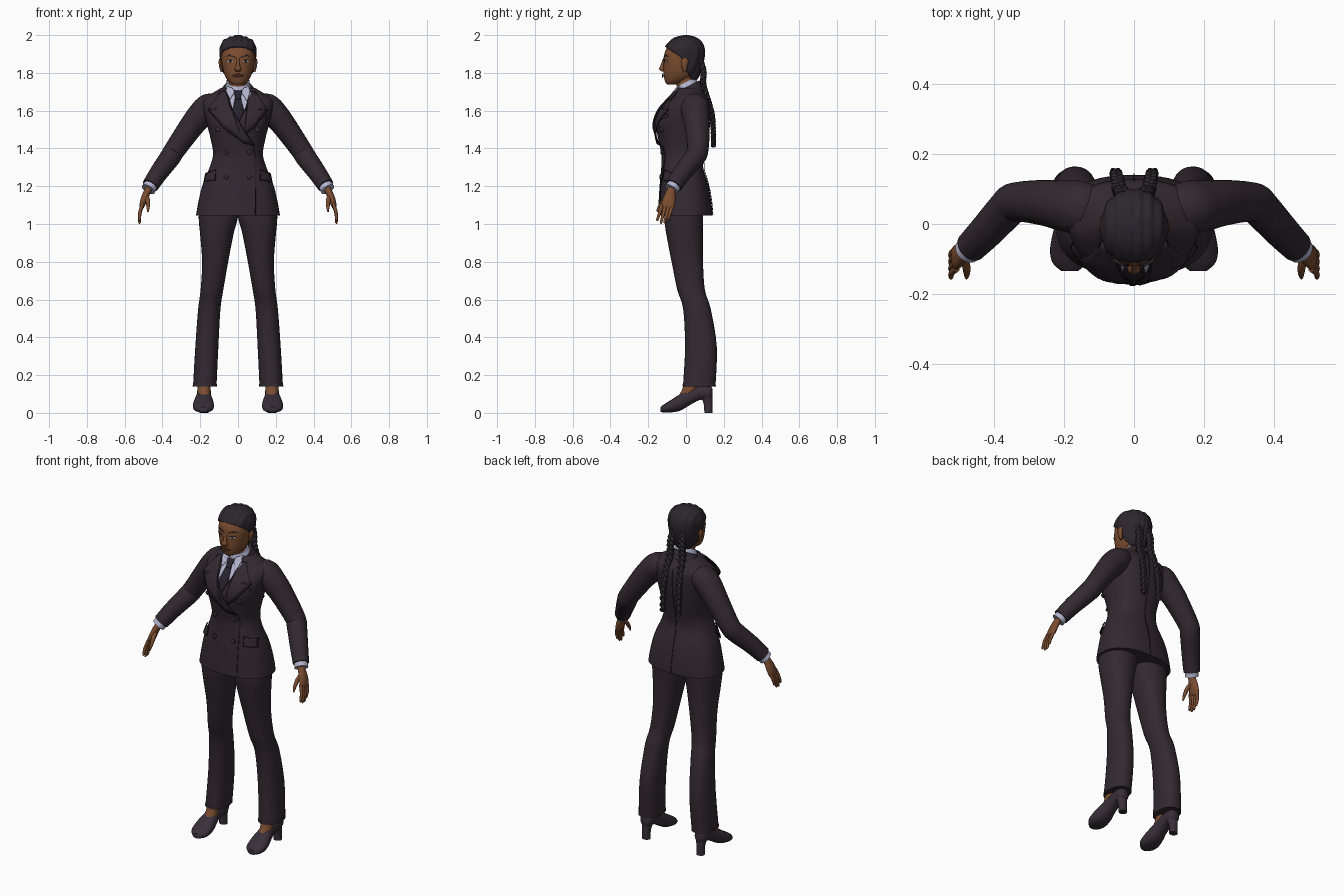
import bpy, bmesh, math
from mathutils import Vector
from mathutils.bvhtree import BVHTree

cube = bpy.data.objects.get("Cube")
if cube:
    bpy.data.objects.remove(cube, do_unlink=True)

X, Y, Z = Vector((1, 0, 0)), Vector((0, 1, 0)), Vector((0, 0, 1))


def material(name, *rgb):
    mat = bpy.data.materials.new(name)
    mat.use_nodes = True
    mat.diffuse_color = (*rgb, 1)
    mat.node_tree.nodes["Principled BSDF"].inputs["Base Color"].default_value = (*rgb, 1)
    return mat


SUIT = material("dark plum suit", .033, .022, .031)
SEAM = material("seam shadow", .012, .008, .012)
HAIR = material("dark hair", .026, .019, .027)
SKIN = material("brown skin", .2, .075, .03)
LIPS = material("lip brown", .13, .04, .025)
SHIRT = material("pale shirt", .45, .46, .62)
TIE = material("dark tie", .02, .015, .025)
SHOE = material("shoe leather", .04, .028, .04)
EYE = material("eye white", .6, .58, .56)


def finish(name, bm, mat, mirror=False, thick=0, angle=45):
    """Turn a bmesh into a smooth-shaded object, optionally mirrored or thickened."""
    mesh = bpy.data.meshes.new(name)
    bmesh.ops.recalc_face_normals(bm, faces=bm.faces)
    bm.to_mesh(mesh)
    bm.free()
    mesh.materials.append(mat)
    mesh.shade_smooth()
    mesh.set_sharp_from_angle(angle=math.radians(angle))
    obj = bpy.data.objects.new(name, mesh)
    bpy.context.collection.objects.link(obj)
    if thick:
        mod = obj.modifiers.new("thickness", "SOLIDIFY")
        mod.thickness = thick
    if mirror:
        obj.modifiers.new("mirror", "MIRROR")
    return obj


def spline(points, steps):
    """Smooth curve through tuples of any length."""
    out = []
    for i in range(len(points) - 1):
        a, b, c, d = (points[max(0, min(len(points) - 1, i + k))] for k in (-1, 0, 1, 2))
        for s in range(steps):
            t = s / steps
            out.append([q + t / 2 * (r - p + t * (2 * p - 5 * q + 4 * r - w + t * (3 * (q - r) + w - p)))
                        for p, q, r, w in zip(a, b, c, d)])
    return out + [list(points[-1])]


def loft_mesh(rings, axis=Z, ref=Y, sides=32, power=1, steps=4):
    """Skin through rings (x, y, z, width, depth); axis None follows the path."""
    bm = bmesh.new()
    path = spline(rings, steps)
    loops = []
    for i, (x, y, z, w, d) in enumerate(path):
        t = axis or Vector(path[min(i + 1, len(path) - 1)][:3]) - Vector(path[max(i - 1, 0)][:3])
        t = t.normalized()
        v = (ref - t * ref.dot(t)).normalized()
        u = t.cross(v)
        loop = []
        for k in range(sides):
            c, s = (f(math.tau * k / sides) for f in (math.cos, math.sin))
            c, s = (math.copysign(abs(q) ** power, q) for q in (c, s))
            loop.append(bm.verts.new(Vector((x, y, z)) + u * w * c + v * d * s))
        loops.append(loop)
    for a, b in zip(loops, loops[1:]):
        for k in range(sides):
            bm.faces.new((a[k - 1], a[k], b[k], b[k - 1]))
    for end in (loops[0], loops[-1]):
        bm.faces.new(end)
    return bm


def loft(name, rings, mat, mirror=False, **options):
    return finish(name, loft_mesh(rings, **options), mat, mirror)


def tree(obj):
    return BVHTree.FromPolygons([v.co for v in obj.data.vertices], [p.vertices for p in obj.data.polygons])


def project(x, z, trees, lift, side=-1):
    """Drop a point onto the foremost surface, seen from the front (or back)."""
    hits = [t.ray_cast(Vector((x, side, z)), -Y * side) for t in trees]
    hits = [h for h in hits if h[0]]
    if not hits:
        return Vector((x, side * .05, z))
    spot = max(hits, key=lambda h: h[0].y * side)
    normal = spot[1] if spot[1].y * side > 0 else -spot[1]
    return spot[0] + normal * lift


def plate(name, outline, mat, trees, lift=.003, mirror=False):
    """Thin shape laid on the body, drawn as an x, z outline."""
    bm = bmesh.new()
    bm.faces.new([bm.verts.new((x, 0, z)) for x, z in outline])
    bmesh.ops.triangulate(bm, faces=bm.faces)
    bmesh.ops.subdivide_edges(bm, edges=bm.edges, cuts=5, use_grid_fill=True)
    for v in bm.verts:
        v.co = project(v.co.x, v.co.z, trees, lift)
    return finish(name, bm, mat, mirror, .004)


def seam(name, points, trees, lift=.003, mirror=False, side=-1):
    """Fine cord following a line on the body."""
    rings = []
    for (x, z), (p, q) in zip(points, points[1:]):
        rings += [(*project(x + (p - x) * k / 6, z + (q - z) * k / 6, trees, lift, side), .002, .002)
                  for k in range(7 if (p, q) == points[-1] else 6)]
    loft(name, rings, SEAM, mirror, axis=None, ref=Y, sides=6, steps=1)


def oval(x, z, w, h, count=12):
    return [(x + w * math.cos(math.tau * k / count), z + h * math.sin(math.tau * k / count)) for k in range(count)]


# Jacket body and its standing collar
jacket = loft("jacket", [
    (0, -.005, 1.045, .222, .145), (0, -.005, 1.1, .213, .141), (0, -.01, 1.2, .19, .13),
    (0, -.02, 1.3, .15, .111), (0, -.018, 1.37, .132, .113), (0, -.018, 1.45, .145, .129),
    (0, -.018, 1.53, .165, .142), (0, -.003, 1.6, .182, .132), (0, .018, 1.655, .186, .105),
    (0, .02, 1.69, .14, .08), (0, .015, 1.72, .09, .06)], SUIT, power=.85, sides=48)
TILT = Vector((0, -.5, 1))
suit_collar = loft("jacket_collar", [(0, .012, 1.67, .115, .095), (0, .012, 1.705, .092, .08),
                                     (0, .01, 1.73, .074, .068)], SUIT, axis=TILT)
shirt_collar = loft("shirt_collar", [(0, .005, 1.69, .085, .072), (0, .002, 1.73, .066, .062),
                                     (0, 0, 1.752, .058, .054)], SHIRT, axis=TILT)
body = [tree(o) for o in (jacket, suit_collar, shirt_collar)]

# Shirt front, collar points and tie
plate("shirt_front", [(-.065, 1.69), (0, 1.705), (.065, 1.69), (.03, 1.52), (0, 1.5)], SHIRT, body, .003)
plate("tie_blade", [(-.014, 1.67), (.014, 1.67), (.03, 1.6), (.025, 1.5), (-.01, 1.5), (-.03, 1.6)], TIE, body, .007)
plate("tie_knot", [(-.022, 1.7), (.022, 1.7), (.013, 1.655), (-.013, 1.655)], TIE, body, .013)
plate("collar_points", [(.012, 1.705), (.05, 1.73), (.07, 1.685), (.047, 1.645)], SHIRT, body, .01, True)

# Peaked lapels, the right one crossing over
left_lapel = [(.062, 1.7), (.045, 1.62), (-.005, 1.52), (.03, 1.47), (.08, 1.51), (.15, 1.6),
              (.105, 1.603), (.118, 1.635), (.09, 1.695)]
right_lapel = [(-.062, 1.7), (-.045, 1.62), (.08, 1.42), (.03, 1.43), (-.07, 1.51), (-.15, 1.6),
               (-.105, 1.603), (-.118, 1.635), (-.09, 1.695)]
for label, outline, lift in (("left", left_lapel, .009), ("right", right_lapel, .014)):
    plate(label + "_lapel", outline, SUIT, body, lift)
    seam(label + "_lapel_edge", outline, body, lift)

# Front edge, back seam, pockets and buttons
seam("front_edge", [(.08, 1.42), (.09, 1.36), (.092, 1.05)], body)
seam("back_vent", [(0, 1.66), (0, 1.4), (0, 1.05)], body, side=1)
flap = [(.112, 1.285), (.162, 1.265), (.172, 1.222), (.115, 1.232)]
plate("pocket_flaps", flap, SUIT, body, .01, True)
seam("pocket_flap_edges", flap + flap[:1], body, .01, True)
plate("chest_welt", [(.1, 1.565), (.15, 1.58), (.15, 1.565), (.1, 1.55)], SUIT, body, .006)
for row, (x, z) in enumerate([(.105, 1.5), (.062, 1.38), (.062, 1.25)]):
    y = project(x, z, body, 0).y
    loft(f"button_pair_{row}", [(x, y + .01, z, .014, .014), (x, y - .007, z, .013, .013),
                                (x, y - .01, z, .009, .009)], SUIT, True, axis=Y, ref=Z, sides=16, steps=1)

# Sleeves, cuffs and hands
loft("sleeves", [(.1, .045, 1.63, .05, .06), (.152, .047, 1.622, .07, .076), (.2, .052, 1.575, .07, .072),
                 (.25, .06, 1.513, .064, .066), (.335, .063, 1.392, .056, .056), (.36, .045, 1.352, .055, .055),
                 (.42, -.02, 1.27, .049, .05), (.464, -.065, 1.203, .044, .045)], SUIT, True, axis=None, sides=24)
loft("shirt_cuffs", [(.455, -.056, 1.215, .036, .037), (.475, -.077, 1.183, .038, .038)], SHIRT, True, axis=None)
loft("palms", [(.465, -.068, 1.2, .021, .024), (.48, -.08, 1.172, .019, .024), (.496, -.088, 1.135, .018, .033),
               (.507, -.096, 1.1, .015, .036), (.511, -.1, 1.085, .009, .032)], SKIN, True, axis=None, sides=16)
for k, finger in enumerate(("little", "ring", "middle", "index")):
    y = -.07 - .019 * k
    drop = (.07, .088, .09, .075)[k]
    loft(finger + "_fingers", [(.505, y, 1.105, .009, .01), (.519, y - .012, 1.1 - drop / 2, .0085, .009),
                               (.521, y - .024, 1.1 - drop, .007, .007), (.519, y - .026, 1.094 - drop, .003, .003)],
         SKIN, True, axis=None, sides=10)
loft("thumbs", [(.486, -.085, 1.155, .012, .012), (.478, -.118, 1.125, .012, .012), (.476, -.142, 1.09, .009, .009),
                (.477, -.154, 1.065, .004, .004)], SKIN, True, axis=None, sides=10)

# Flared trousers
loft("trousers", [(.098, -.01, 1.15, .098, .1), (.104, -.012, 1.04, .104, .103), (.112, -.008, .95, .089, .097),
                  (.121, .007, .8, .069, .083), (.138, .027, .65, .06, .073), (.152, .058, .55, .059, .073),
                  (.165, .079, .35, .061, .084), (.176, .07, .14, .062, .086)], SUIT, True, power=.9)
loft("trouser_hems", [(.1755, .07, .153, .063, .087), (.176, .07, .14, .064, .088)], SUIT, True, power=.9, steps=1)

# Heeled shoes with the bare instep above
loft("feet", [(.178, .035, .18, .034, .04), (.18, .02, .125, .034, .04), (.18, 0, .09, .034, .04)], SKIN, True)
loft("shoes", [(.18, .141, .105, .014, .02), (.18, .125, .11, .034, .035), (.18, .07, .105, .037, .038),
               (.181, .02, .083, .039, .042), (.182, -.03, .056, .05, .044), (.183, -.075, .037, .056, .034),
               (.183, -.11, .026, .049, .024), (.183, -.134, .018, .024, .014)],
     SHOE, True, axis=Y, ref=Z, sides=24, power=.85)
loft("shoe_heels", [(.18, .119, 0, .024, .022), (.18, .117, .05, .024, .024), (.18, .105, .1, .033, .034)], SHOE, True)

# Neck, head, nose and ears
loft("neck", [(0, .012, 1.66, .055, .055), (0, 0, 1.74, .05, .05), (0, -.005, 1.81, .052, .056)], SKIN)
head = loft("head", [
    (0, -.078, 1.738, .022, .022), (0, -.063, 1.75, .045, .046), (0, -.04, 1.78, .067, .077),
    (0, -.03, 1.82, .08, .089), (0, -.022, 1.87, .089, .097), (0, -.015, 1.92, .089, .093),
    (0, -.01, 1.96, .072, .068), (0, 0, 1.98, .03, .03)], SKIN, power=.95, sides=48)
loft("nose", [(0, -.112, 1.88, .009, .008), (0, -.124, 1.84, .01, .011), (0, -.129, 1.82, .018, .014),
              (0, -.12, 1.808, .014, .01)], SKIN, sides=16)
loft("ears", [(.085, -.006, 1.805, .006, .008), (.091, -.008, 1.83, .008, .014), (.094, -.006, 1.86, .009, .019),
              (.092, -.006, 1.878, .005, .01)], SKIN, True, sides=12)

# Eyes, brows and lips
face = [tree(head)]
plate("eyes", oval(.04, 1.862, .016, .007), EYE, face, .003, True)
plate("irises", oval(.04, 1.862, .006, .0065), TIE, face, .005, True)
plate("upper_lids", [(.022, 1.862), (.032, 1.87), (.048, 1.871), (.06, 1.864), (.048, 1.867), (.032, 1.866)],
      HAIR, face, .006, True)
plate("brows", [(.016, 1.886), (.044, 1.896), (.066, 1.886), (.044, 1.89), (.017, 1.88)], HAIR, face, .003, True)
plate("upper_lip", [(-.028, 1.787), (-.008, 1.797), (0, 1.795), (.008, 1.797), (.028, 1.787)], LIPS, face, .006)
plate("lower_lip", [(-.028, 1.786), (-.012, 1.776), (.012, 1.776), (.028, 1.786)], LIPS, face, .006)

# Swept-back hair with row ridges, trimmed along the hairline
bm = loft_mesh([(0, -.015, 1.765, .06, .075), (0, -.015, 1.8, .078, .092), (0, -.013, 1.85, .092, .105),
                (0, -.011, 1.9, .098, .111), (0, -.007, 1.94, .096, .103), (0, -.003, 1.97, .08, .08),
                (0, -.002, 1.988, .052, .052), (0, 0, 1.997, .018, .018)], sides=64)
bm.normal_update()
for v in bm.verts:
    v.co += v.normal * .003 * math.cos(v.co.x * 210)
hinge = Vector((0, -.03, 1.885))
lines = [Vector((0, 1, 1.5)), Vector((0, 1, .48))]
for line in lines:
    bmesh.ops.bisect_plane(bm, geom=bm.verts[:] + bm.edges[:] + bm.faces[:], plane_co=hinge, plane_no=line)
bare = [f for f in bm.faces if all((f.calc_center_median() - hinge).dot(line) < 0 for line in lines)]
bmesh.ops.delete(bm, geom=bare, context="FACES")
finish("hair", bm, HAIR, thick=.008)

# Two long plaits, three strands each
course = spline([(.03, .075, 1.87), (.036, .092, 1.81), (.04, .092, 1.74), (.046, .116, 1.66),
                 (.05, .138, 1.58), (.052, .144, 1.5), (.053, .146, 1.41)], 10)
for strand in range(3):
    rings = []
    for i, (x, y, z) in enumerate(course):
        turn = i * .55 + strand * math.tau / 3
        slim = 1 - .35 * i / len(course)
        rings.append((x + .013 * slim * math.sin(turn), y + .007 * math.sin(2 * turn), z, .012 * slim, .012 * slim))
    loft(f"plait_strands_{strand}", rings, HAIR, True, axis=None, sides=8, steps=1)
